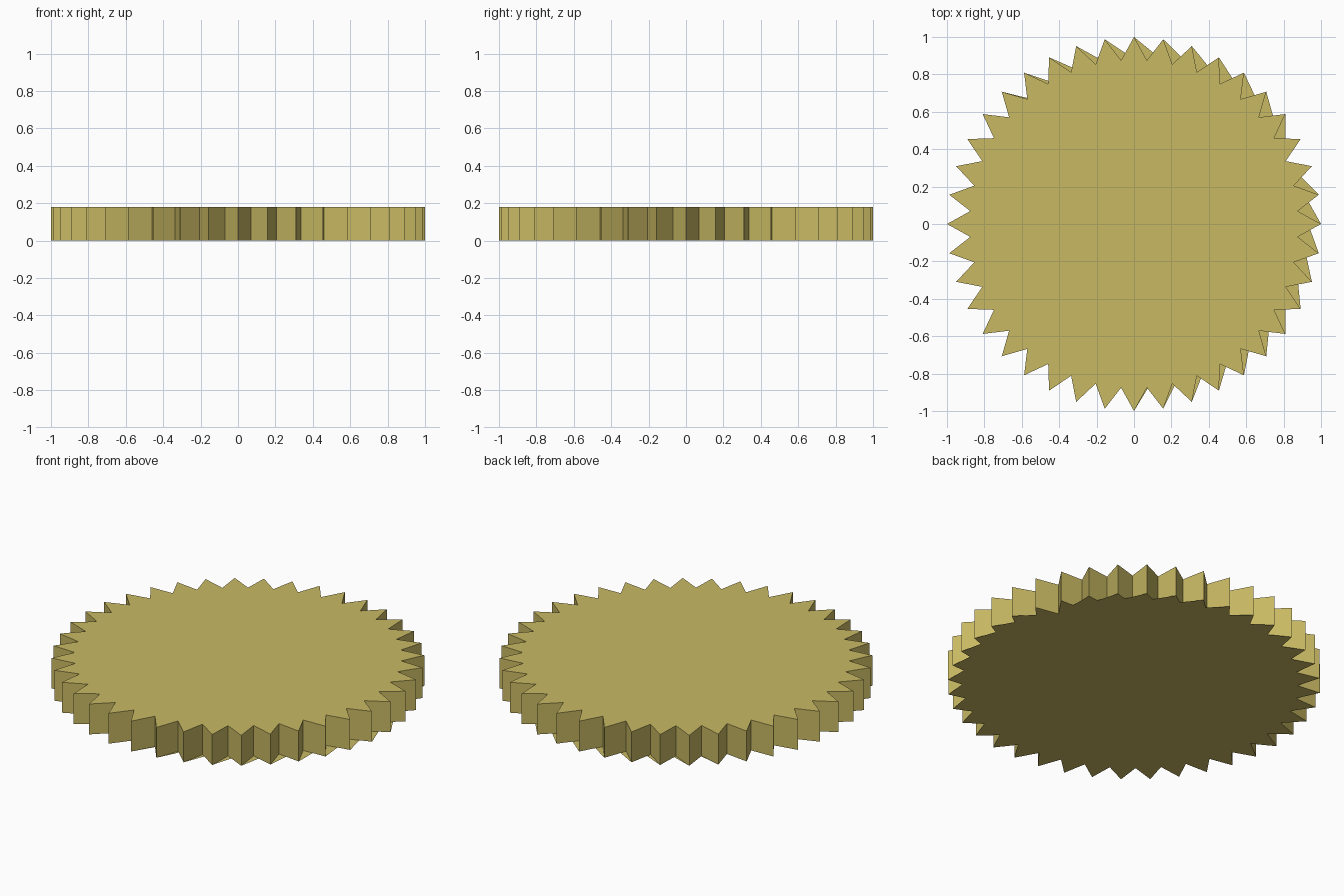
import bpy, bmesh, math

if "Cube" in bpy.data.objects:
    bpy.data.objects.remove(bpy.data.objects["Cube"])

TEETH, R_TIP, R_ROOT, HEIGHT = 40, 1.0, 0.878, 0.18

brass = bpy.data.materials.new("dull brass")
brass.diffuse_color = (0.578, 0.485, 0.125, 1)
brass.use_nodes = True
brass.node_tree.nodes["Principled BSDF"].inputs["Base Color"].default_value = brass.diffuse_color


def outline(bm, z):
    """Zigzag ring: tips and roots alternate, starting at the root at 22.5 degrees."""
    ring = []
    for i in range(2 * TEETH):
        a = math.radians(22.5) + i * math.pi / TEETH
        r = R_ROOT if i % 2 == 0 else R_TIP
        ring.append(bm.verts.new((r * math.cos(a), r * math.sin(a), z)))
    return ring


bm = bmesh.new()
low, high = outline(bm, 0), outline(bm, HEIGHT)
n = len(low)

# Tooth flanks
for i in range(n):
    j = (i + 1) % n
    bm.faces.new((low[i], low[j], high[j], high[i]))

# Top disc
bm.faces.new(high)

# Underside: a fan from one root, which leaves thin webs between some teeth
for i in range(1, n - 1):
    bm.faces.new((low[0], low[i + 1], low[i]))

mesh = bpy.data.meshes.new("toothed_disc")
bm.to_mesh(mesh)
bm.free()
mesh.materials.append(brass)
bpy.context.collection.objects.link(bpy.data.objects.new("toothed_disc", mesh))
